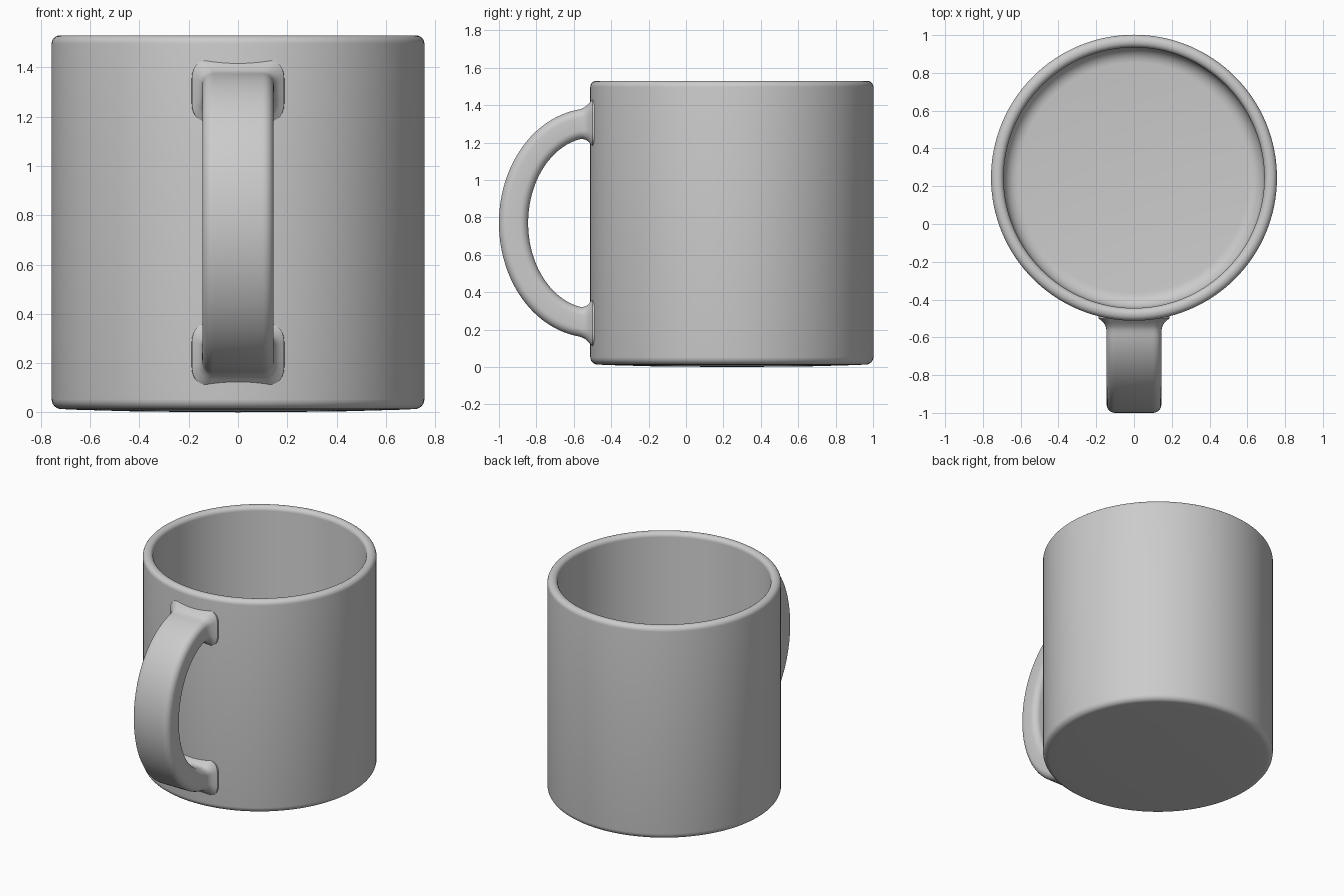
import bpy, bmesh, math
from mathutils import Vector

if "Cube" in bpy.data.objects:
    bpy.data.objects.remove(bpy.data.objects["Cube"])

CY = 0.245          # mug axis, y position
R_OUT, R_IN = 0.757, 0.69


def arc(cx, cz, r, a0, a1, n=6):
    """Points on a circular arc, angles in degrees."""
    pts = []
    for i in range(n + 1):
        a = math.radians(a0 + (a1 - a0) * i / n)
        pts.append((cx + r * math.cos(a), cz + r * math.sin(a)))
    return pts


def finish(bm, name):
    bmesh.ops.remove_doubles(bm, verts=bm.verts, dist=1e-5)
    bmesh.ops.recalc_face_normals(bm, faces=bm.faces)
    mesh = bpy.data.meshes.new(name)
    bm.to_mesh(mesh)
    bm.free()
    obj = bpy.data.objects.new(name, mesh)
    bpy.context.collection.objects.link(obj)
    bpy.ops.object.select_all(action='DESELECT')
    bpy.context.view_layer.objects.active = obj
    obj.select_set(True)
    bpy.ops.object.shade_smooth_by_angle(angle=math.radians(40))
    return obj


def lathe(name, profile, segments=128):
    bm = bmesh.new()
    verts = [bm.verts.new((r, CY, z)) for r, z in profile]
    edges = [bm.edges.new(p) for p in zip(verts, verts[1:])]
    bmesh.ops.spin(bm, geom=verts + edges, cent=(0, CY, 0), axis=(0, 0, 1),
                   angle=2 * math.pi, steps=segments)
    return finish(bm, name)


# Mug body: slightly domed base, straight wall, rounded rim, hollow inside
profile = [(0, 0), (0.4, 0.003), (0.65, 0.010)]
profile += arc(R_OUT - 0.04, 0.053, 0.04, -90, 0)
profile += arc(R_OUT - 0.033, 1.497, 0.033, 0, 90)
profile += arc(R_IN + 0.03, 1.5, 0.03, 90, 180)
profile += arc(R_IN - 0.08, 0.16, 0.08, 0, -90)
profile += [(0, 0.08)]
lathe("mug_body", profile)

# Handle cross-section: rounded rectangle (x width, thickness)
HW, HT, CR = 0.145, 0.078, 0.045
section = (arc(HW - CR, HT - CR, CR, 0, 90) + arc(CR - HW, HT - CR, CR, 90, 180)
           + arc(CR - HW, CR - HT, CR, 180, 270) + arc(HW - CR, CR - HT, CR, 270, 360))

# Handle path: half ellipse in the yz plane, with short ends sunk in the wall
path = []
for i in range(81):
    a = math.radians(90 - 180 * i / 80)
    c, s = math.cos(a), math.sin(a)
    path.append((Vector((0, -0.50 - 0.422 * c, 0.77 + 0.535 * s)),
                 Vector((0, -c / 0.422, s / 0.535)).normalized()))
path.insert(0, (Vector((0, -0.465, 1.305)), Vector((0, 0, 1))))
path.append((Vector((0, -0.465, 0.235)), Vector((0, 0, -1))))

# Sweep the handle, flaring it where it meets the body
bm = bmesh.new()
rings = []
for centre, normal in path:
    ring = []
    for u, v in section:
        p = centre + Vector((u, 0, 0)) + normal * v
        gap = math.hypot(p.x, p.y - CY) - R_OUT
        k = min(1, max(0, 1 - gap / 0.07))
        out = Vector((u / HW, 0, 0)) + normal * (v / HT)
        ring.append(bm.verts.new(p + out * 0.045 * k ** 2.5))
    rings.append(ring)
n = len(section)
for a, b in zip(rings, rings[1:]):
    for i in range(n):
        j = (i + 1) % n
        bm.faces.new((a[i], a[j], b[j], b[i]))
bm.faces.new(rings[0])
bm.faces.new(rings[-1])
finish(bm, "handle")
